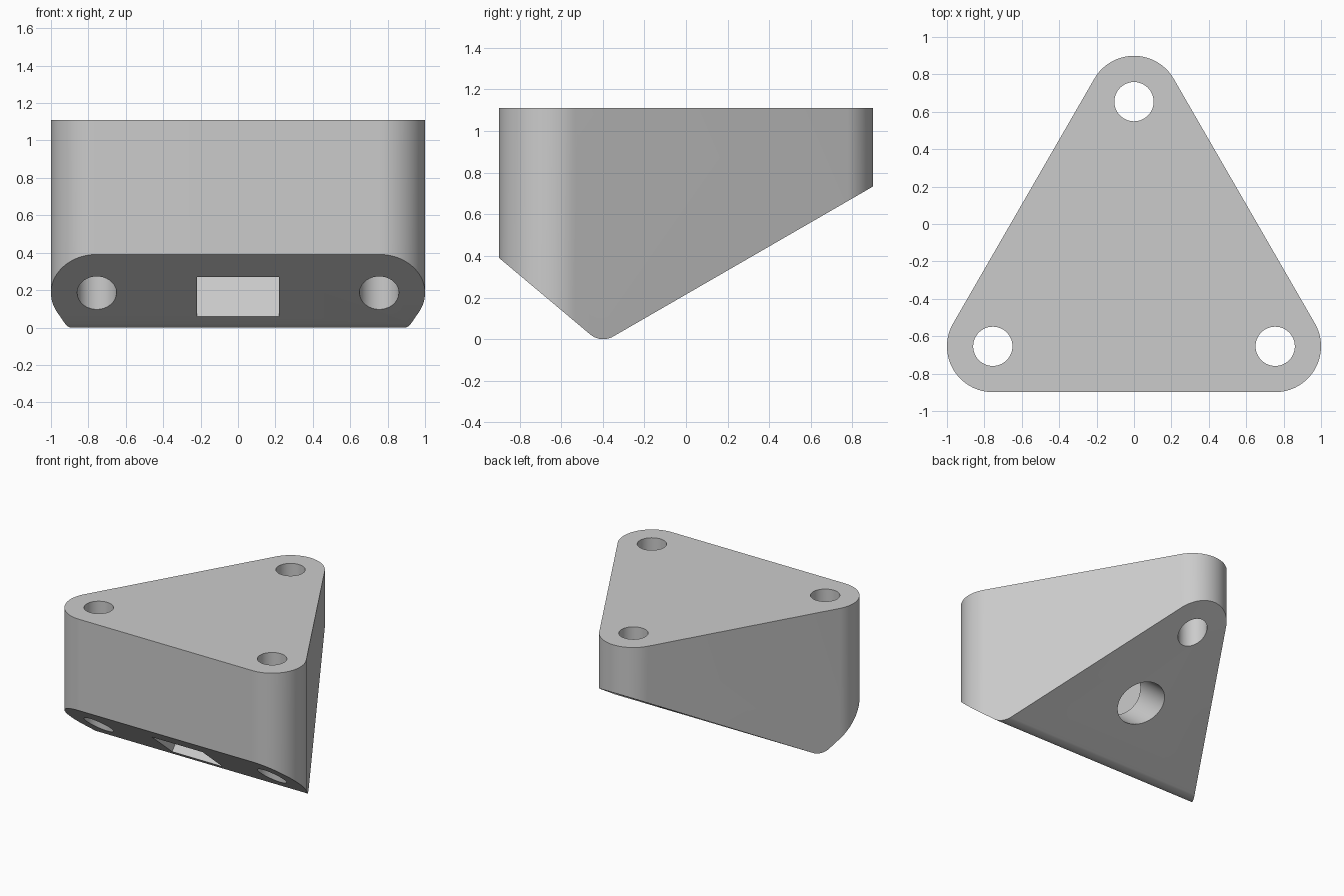
import bpy, bmesh, math
from mathutils import Vector, Matrix

if "Cube" in bpy.data.objects:
    bpy.data.objects.remove(bpy.data.objects["Cube"])

HEIGHT = 1.11
CORNER_R, HOLE_R, BOLT_R = 0.245, 0.105, 0.174
CORNERS = [(-0.755, -0.654), (0.755, -0.654), (0, 0.654)]

grey = bpy.data.materials.new("light_grey")
grey.use_nodes = True
grey.diffuse_color = (0.6, 0.6, 0.6, 1)
grey.node_tree.nodes["Principled BSDF"].inputs["Base Color"].default_value = (0.6, 0.6, 0.6, 1)


def arc(center, radius, start, end, steps):
    """Points on an arc, angles in degrees."""
    angles = [math.radians(start + (end - start) * i / steps) for i in range(steps + 1)]
    return [(center[0] + radius * math.cos(a), center[1] + radius * math.sin(a)) for a in angles]


def prism(name, points, depth, matrix=Matrix()):
    """Extrude a closed 2D outline along local z, then place it."""
    bm = bmesh.new()
    face = bm.faces.new([bm.verts.new((x, y, 0)) for x, y in points])
    result = bmesh.ops.extrude_face_region(bm, geom=[face])
    top = [v for v in result["geom"] if isinstance(v, bmesh.types.BMVert)]
    bmesh.ops.translate(bm, verts=top, vec=(0, 0, depth))
    bmesh.ops.transform(bm, matrix=matrix, verts=bm.verts)
    bmesh.ops.recalc_face_normals(bm, faces=bm.faces)
    mesh = bpy.data.meshes.new(name)
    bm.to_mesh(mesh)
    bm.free()
    mesh.materials.append(grey)
    obj = bpy.data.objects.new(name, mesh)
    bpy.context.collection.objects.link(obj)
    return obj


def frame(origin, x_axis, y_axis):
    """Matrix with the given origin and local x and y directions."""
    x, y = Vector(x_axis).normalized(), Vector(y_axis).normalized()
    m = Matrix((x, y, x.cross(y))).transposed().to_4x4()
    m.translation = origin
    return m


def cut(target, cutter, operation="DIFFERENCE"):
    mod = target.modifiers.new(cutter.name, "BOOLEAN")
    mod.operation, mod.object, mod.solver = operation, cutter, "EXACT"
    bpy.context.view_layer.objects.active = target
    bpy.ops.object.modifier_apply(modifier=mod.name)
    bpy.data.objects.remove(cutter)


# Rounded triangular block
outline = []
for i, center in enumerate(CORNERS):
    outline += arc(center, CORNER_R, 150 + 120 * i, 270 + 120 * i, 32)
block = prism("wedge_block", outline, HEIGHT)

# Side profile: two sloping undersides meeting in a rounded ridge
slope_back, slope_front = math.tan(math.radians(30)), math.tan(math.radians(40))
ridge = arc((-0.398, 0.097), 0.097, 230, 300, 14)
profile = [(-1.2, 2), (-1.2, ridge[0][1] + (1.2 + ridge[0][0]) * slope_front)]
profile += ridge
profile += [(1.2, ridge[-1][1] + (1.2 - ridge[-1][0]) * slope_back), (1.2, 2)]
side = prism("side_profile", profile, 3, frame((-1.5, 0, 0), (0, 1, 0), (0, 0, 1)))
cut(block, side, "INTERSECT")

# Vertical screw holes in the corners
for center in CORNERS:
    circle = arc(center, HOLE_R, 0, 360, 48)[:-1]
    cut(block, prism("screw_hole", circle, 3, Matrix.Translation((0, 0, -1))))

# Nut pocket, square to the front underside
c, s = math.cos(math.radians(40)), math.sin(math.radians(40))
inward, across = Vector((0, s, c)), Vector((0, -c, s))
floor_start = Vector((0, -0.505, 0.06))
rect = [(-0.22, -0.2), (0.22, -0.2), (0.22, 0.75), (-0.22, 0.75)]
cut(block, prism("nut_pocket", rect, 0.327, frame(floor_start, (1, 0, 0), inward)))

# Bolt hole from the back underside into the pocket
bolt_start = Vector((0, 0.08, 0.26)) - across * 0.3
circle = arc((0, 0), BOLT_R, 0, 360, 64)[:-1]
cut(block, prism("bolt_hole", circle, 0.7, frame(bolt_start, (1, 0, 0), inward)))

# Smooth curved walls, keep sharp edges
bpy.ops.object.select_all(action="DESELECT")
block.select_set(True)
bpy.context.view_layer.objects.active = block
bpy.ops.object.shade_smooth_by_angle(angle=math.radians(25))
